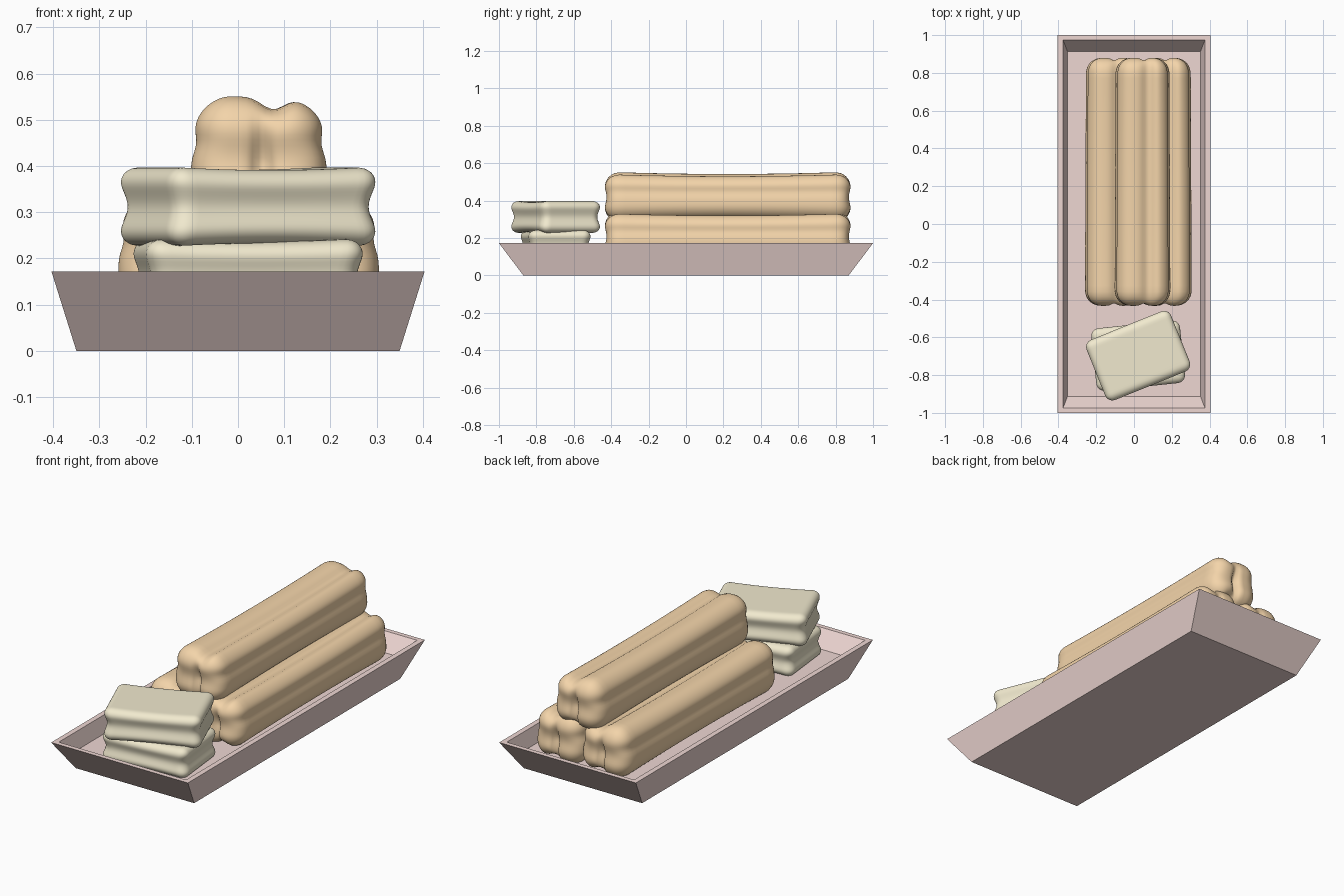
import bpy, bmesh
from math import sin, pi, exp, radians
from mathutils import Vector

if "Cube" in bpy.data.objects:
    bpy.data.objects.remove(bpy.data.objects["Cube"])


def material(name, rgb):
    m = bpy.data.materials.new(name)
    m.diffuse_color = (*rgb, 1)
    m.use_nodes = True
    m.node_tree.nodes["Principled BSDF"].inputs["Base Color"].default_value = m.diffuse_color
    return m


PINK = material("tray_pink", (0.86, 0.68, 0.65))
BREAD = material("fried_dough", (0.90, 0.66, 0.40))
CREAM = material("cream", (0.88, 0.82, 0.62))


def finish(bm, name, mat, smooth):
    bmesh.ops.recalc_face_normals(bm, faces=bm.faces)
    me = bpy.data.meshes.new(name)
    bm.to_mesh(me)
    bm.free()
    me.materials.append(mat)
    for p in me.polygons:
        p.use_smooth = smooth
    ob = bpy.data.objects.new(name, me)
    bpy.context.collection.objects.link(ob)
    return ob


def rounded_box(half, r, shape):
    """Dense cube pushed onto a rounded box, then shaped by a function."""
    bm = bmesh.new()
    bmesh.ops.create_cube(bm, size=2)
    bmesh.ops.subdivide_edges(bm, edges=bm.edges, cuts=31, use_grid_fill=True)
    for v in bm.verts:
        p = Vector([h * sin(pi / 2 * c) for h, c in zip(half, v.co)])
        core = Vector([max(r - h, min(h - r, c)) for h, c in zip(half, p)])
        p = core + (p - core).normalized() * r
        v.co = shape(p, *[c / h for c, h in zip(p, half)])
    return bm


# Tray: nested rectangles from outer foot, over the rim, to the inner floor
bm = bmesh.new()
rings = []
for hx, hy, z in [(0.35, 0.87, 0), (0.404, 1, 0.172), (0.376, 0.975, 0.172), (0.352, 0.913, 0.09)]:
    rings.append([bm.verts.new((sx * hx, sy * hy, z))
                  for sx, sy in ((-1, -1), (1, -1), (1, 1), (-1, 1))])
for a, b in zip(rings, rings[1:]):
    for i in range(4):
        j = (i + 1) % 4
        bm.faces.new((a[i], a[j], b[j], b[i]))
bm.faces.new(rings[0])
bm.faces.new(rings[-1])
finish(bm, "tray", PINK, False)


# Dough sticks: lobed top and bottom, soft side grooves, creased ends
def stick_shape(p, u, v, w):
    side = 1 if w > 0 else -1
    groove = 0.026 * exp(-((u - 0.22) / 0.26) ** 2) + 0.010 * max(0, u)
    p.z -= side * groove * abs(w) ** 2
    p.z += side * 0.012 * v * v * abs(w)
    p.x *= 1 - 0.07 * exp(-((w - 0.25) / 0.25) ** 2) - 0.05 * max(0, w) - 0.02 * v
    end = abs(v) ** 20
    crease = 0.035 * exp(-((u - 0.05) / 0.13) ** 2) * min(1, max(0, 0.9 - w))
    p.y -= (1 if v > 0 else -1) * end * (crease + 0.012 * exp(-(w / 0.35) ** 2))
    return p


for name, x, z in [("stick_left", -0.112, 0.208), ("stick_right", 0.158, 0.208),
                   ("stick_top", 0.045, 0.418)]:
    bm = rounded_box((0.145, 0.66, 0.124), 0.085, stick_shape)
    ob = finish(bm, name, BREAD, True)
    ob.location = (x, 0.223, z)


# Cream blocks: soft slabs with a pinched waist
def block_shape(p, u, v, w):
    waist = exp(-(w / 0.5) ** 2)
    p.x *= 1 - 0.07 * waist
    p.y *= 1 - 0.09 * waist
    p.z += (1 if w > 0 else -1) * abs(w) * 0.008 * (u * u - 0.6)
    return p


for name, half, z, turn in [("block_lower", (0.242, 0.172, 0.079), 0.162, 6),
                            ("block_upper", (0.247, 0.177, 0.084), 0.312, 22)]:
    bm = rounded_box(half, 0.045, block_shape)
    ob = finish(bm, name, CREAM, True)
    ob.location = (0.022, -0.697, z)
    ob.rotation_euler.z = radians(turn)
